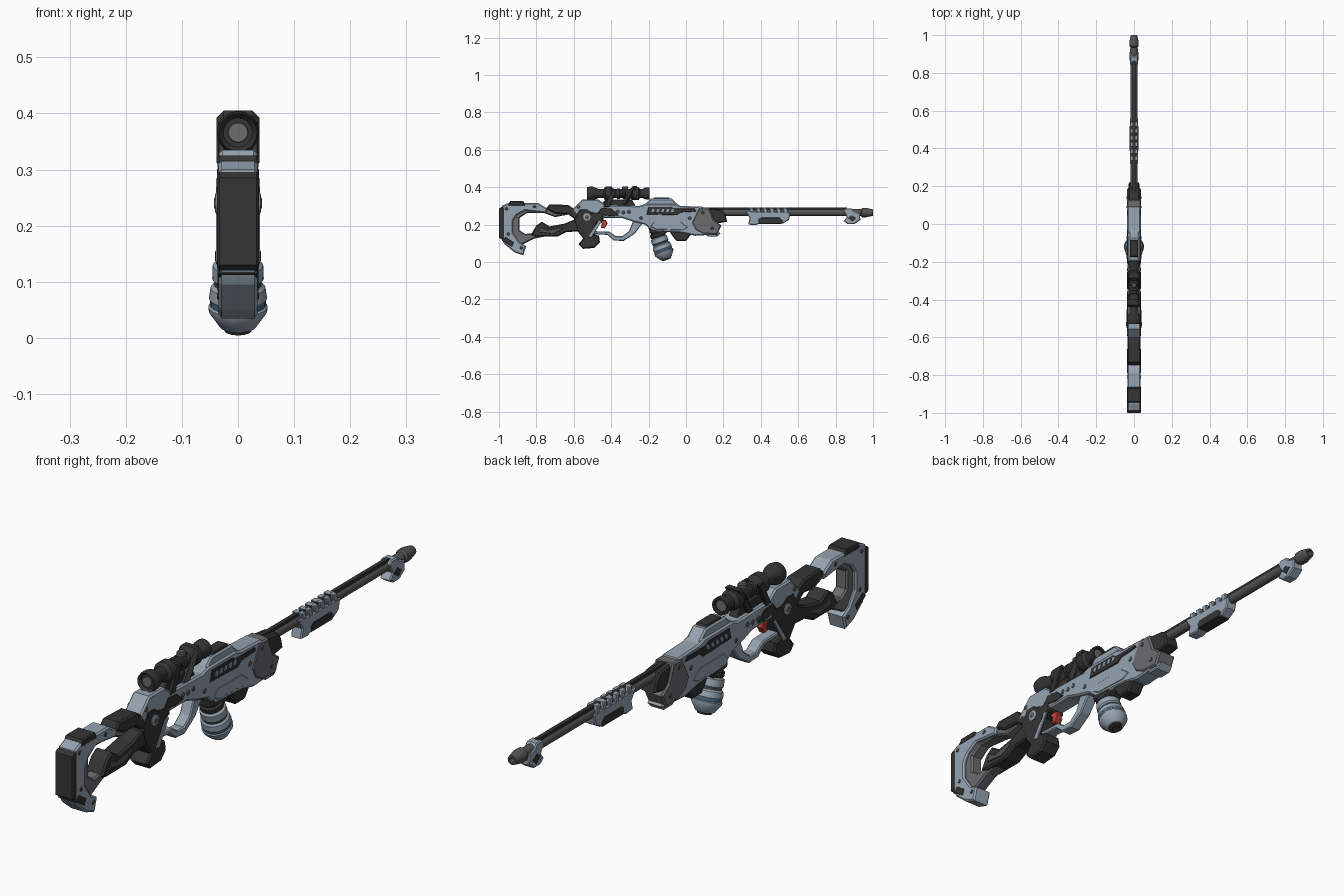
import bpy, bmesh, math
from mathutils import Vector, Matrix


def material(name, rgb):
    m = bpy.data.materials.new(name)
    m.diffuse_color = (*rgb, 1)
    return m


LIGHT = material("blue_grey", (0.30, 0.37, 0.44))
DARK = material("charcoal", (0.035, 0.035, 0.035))
GREY = material("mid_grey", (0.15, 0.15, 0.16))
STEEL = material("steel", (0.09, 0.09, 0.09))
RED = material("red", (0.6, 0.06, 0.04))
BLUE = material("blue_band", (0.06, 0.13, 0.21))


def finish(name, bm, mat):
    bmesh.ops.recalc_face_normals(bm, faces=bm.faces)
    me = bpy.data.meshes.new(name)
    bm.to_mesh(me)
    bm.free()
    me.materials.append(mat)
    ob = bpy.data.objects.new(name, me)
    bpy.context.collection.objects.link(ob)
    return ob


def plate(name, pts, half, mat, chamfer=0.006, x=0.0):
    """Side profile of (y, z) points, extruded across x with chamfered rims."""
    bm = bmesh.new()
    a = bm.faces.new([bm.verts.new((x - half, y, z)) for y, z in pts])
    ret = bmesh.ops.extrude_face_region(bm, geom=[a], use_keep_orig=True)
    vs = [g for g in ret["geom"] if isinstance(g, bmesh.types.BMVert)]
    bmesh.ops.translate(bm, verts=vs, vec=(2 * half, 0, 0))
    bmesh.ops.recalc_face_normals(bm, faces=bm.faces)
    if chamfer:
        rims = [e for e in bm.edges if abs(e.verts[0].co.x - e.verts[1].co.x) < 1e-6]
        bmesh.ops.bevel(bm, geom=rims, offset=chamfer, segments=1, affect='EDGES', profile=0.5)
    return finish(name, bm, mat)


def lathe(name, prof, start, direction, mat, n=20):
    """Turned part: (distance, radius) profile along an axis."""
    rot = Vector(direction).to_track_quat('Z', 'Y').to_matrix().to_4x4()
    m = Matrix.Translation(start) @ rot
    bm = bmesh.new()
    rings = [[bm.verts.new(m @ Vector((r * math.cos(2 * math.pi * i / n), r * math.sin(2 * math.pi * i / n), d)))
              for i in range(n)] for d, r in prof]
    for p, q in zip(rings, rings[1:]):
        for i in range(n):
            bm.faces.new((p[i], p[(i + 1) % n], q[(i + 1) % n], q[i]))
    bm.faces.new(rings[0])
    bm.faces.new(rings[-1])
    ob = finish(name, bm, mat)
    ob.data.shade_smooth()
    ob.data.set_sharp_from_angle(angle=math.radians(32))
    return ob


def pins(name, spots, half, r, mat, n=10):
    """Round pins running through the full width."""
    for i, (y, z) in enumerate(spots):
        lathe(f"{name}_{i + 1}", [(0, r * .7), (.002, r), (2 * half - .002, r), (2 * half, r * .7)],
              (-half, y, z), (1, 0, 0), mat, n)


def sides(name, pts, x, half, mat, chamfer=0.002):
    for s, side in ((-1, "left"), (1, "right")):
        plate(f"{name}_{side}", pts, half, mat, chamfer, s * x)


# Stock: outer frame, inner frame, butt pads and struts
plate("stock_outer_frame", [(-.985, .30), (-.95, .315), (-.79, .315), (-.74, .285), (-.75, .262), (-.86, .275),
      (-.905, .25), (-.925, .22), (-.925, .155), (-.89, .105), (-.855, .085), (-.87, .035), (-.915, .05),
      (-.97, .095), (-.985, .12)], .035, LIGHT)
plate("stock_inner_frame", [(-.955, .27), (-.86, .295), (-.64, .285), (-.62, .255), (-.70, .24), (-.76, .262),
      (-.85, .262), (-.89, .235), (-.89, .17), (-.86, .15), (-.81, .155), (-.78, .19), (-.72, .16),
      (-.76, .135), (-.81, .125), (-.89, .085), (-.955, .13)], .024, GREY)
plate("butt_pad", [(-1, .285), (-.985, .295), (-.975, .29), (-.975, .125), (-.985, .12), (-1, .13)], .037, DARK, .004)
plate("stock_top_pad", [(-.955, .30), (-.94, .325), (-.87, .325), (-.855, .30)], .0365, DARK, .004)
plate("stock_heel_pad", [(-.985, .115), (-.965, .135), (-.92, .105), (-.93, .08)], .0365, DARK, .003)
plate("stock_upper_strut", [(-.75, .285), (-.73, .308), (-.63, .305), (-.60, .285), (-.57, .25), (-.59, .225),
      (-.63, .255), (-.70, .258)], .034, DARK)
plate("stock_lower_strut", [(-.83, .145), (-.80, .195), (-.77, .215), (-.73, .19), (-.65, .205), (-.60, .225),
      (-.54, .23), (-.54, .165), (-.64, .16), (-.69, .135), (-.80, .135)], .034, DARK)
sides("stock_strut_panel", [(-.79, .16), (-.775, .185), (-.74, .17), (-.66, .185), (-.66, .175), (-.71, .15)],
      .034, .003, STEEL)
pins("stock_pin", [(-.96, .285), (-.81, .295), (-.95, .15), (-.88, .075)], .0375, .008, STEEL)

# Receiver
plate("receiver", [(-.62, .255), (-.60, .29), (-.555, .335), (-.47, .335), (-.43, .305), (-.25, .30), (-.22, .31),
      (-.06, .31), (-.03, .30), (.09, .295), (.13, .20), (.13, .145), (.05, .14), (-.02, .155), (-.18, .165),
      (-.22, .20), (-.28, .215), (-.34, .235), (-.46, .235), (-.50, .26), (-.56, .27), (-.59, .245)], .034, LIGHT)
plate("receiver_top_block", [(-.23, .30), (-.19, .338), (-.075, .338), (-.035, .30)], .028, LIGHT)
plate("receiver_top_cover", [(-.18, .33), (-.17, .345), (-.09, .345), (-.08, .33)], .022, DARK, .003)
sides("side_panel", [(-.21, .255), (-.20, .295), (-.08, .295), (-.065, .285), (.045, .285), (.055, .27),
      (-.03, .265), (-.05, .25)], .034, .003, DARK)
for k in range(5):
    y = -.185 + k * .026
    sides(f"vent_{k + 1}", [(y, .268), (y + .005, .284), (y + .018, .284), (y + .013, .268)], .037, .002, LIGHT, 0)
sides("lower_panel", [(-.19, .19), (-.17, .215), (-.03, .215), (.01, .185), (-.02, .17), (-.16, .175)],
      .034, .002, LIGHT)
sides("rear_groove", [(-.47, .265), (-.45, .29), (-.40, .285), (-.36, .25), (-.40, .245), (-.44, .25)],
      .034, .002, DARK)
pins("receiver_pin", [(-.365, .268), (-.335, .265), (-.305, .268), (-.575, .295), (-.24, .235), (.02, .235)],
     .037, .009, GREY)

# Front shroud
plate("front_shroud", [(.05, .17), (.03, .21), (.07, .29), (.125, .29), (.15, .225), (.19, .195), (.165, .145),
      (.09, .15)], .037, GREY)
plate("shroud_nose", [(.12, .25), (.13, .287), (.19, .28), (.21, .255), (.22, .215), (.16, .205)], .03, DARK)
plate("shroud_chin", [(.10, .15), (.15, .165), (.185, .155), (.165, .135), (.12, .135)], .03, LIGHT, .004)
pins("shroud_pin", [(.09, .265), (.14, .18)], .039, .008, STEEL)
plate("underbody_block", [(-.09, .165), (-.07, .135), (-.05, .112), (0, .112), (.025, .145), (.02, .17)], .03, DARK)

# Grip, trigger and guard
plate("grip", [(-.60, .225), (-.57, .285), (-.53, .285), (-.50, .265), (-.44, .27), (-.44, .225), (-.475, .21),
      (-.50, .15), (-.465, .14), (-.46, .105), (-.49, .075), (-.55, .07), (-.575, .095), (-.55, .125),
      (-.58, .165)], .036, DARK)
sides("grip_edge", [(-.465, .225), (-.45, .22), (-.505, .13), (-.525, .135)], .036, .003, LIGHT)
pins("grip_pivot", [(-.53, .24)], .041, .02, LIGHT, 16)
pins("grip_pivot_core", [(-.53, .24)], .043, .011, STEEL, 16)
plate("trigger_guard", [(-.50, .165), (-.50, .148), (-.42, .145), (-.385, .115), (-.335, .112), (-.275, .15),
      (-.23, .21), (-.28, .225), (-.305, .165), (-.34, .138), (-.375, .138), (-.41, .162)], .022, LIGHT, .004)
plate("trigger", [(-.47, .225), (-.43, .225), (-.42, .205), (-.435, .18), (-.455, .182), (-.45, .205)], .012, RED, .003)

# Tilted canister: stacked turned sections
base, axis = Vector((0, -.17, .195)), Vector((0, .068, -.187)).normalized()
for name, mat, prof in (
        ("canister_neck", DARK, [(0, .034), (.04, .034), (.045, .041), (.06, .041), (.065, .036), (.07, .036)]),
        ("canister_collar", LIGHT, [(.065, .038), (.07, .045), (.095, .046), (.10, .042)]),
        ("canister_waist", STEEL, [(.098, .042), (.108, .042)]),
        ("canister_shoulder", LIGHT, [(.106, .043), (.112, .049), (.132, .052), (.135, .050)]),
        ("canister_band", BLUE, [(.133, .0495), (.147, .0495)]),
        ("canister_body", LIGHT, [(.145, .050), (.148, .053), (.157, .052), (.186, .032), (.188, .028)]),
        ("canister_cap", DARK, [(.184, .027), (.194, .024), (.196, .014), (.190, .012)])):
    lathe(name, prof, base, axis, mat, 24)
plate("canister_socket", [(-.20, .20), (-.195, .155), (-.12, .14), (-.09, .17)], .033, DARK)

# Barrel, top rail and muzzle
lathe("barrel", [(0, .018), (.80, .018)], (0, .14, .264), (0, 1, 0), STEEL)
plate("barrel_rail", [(.12, .276), (.12, .29), (.86, .29), (.87, .276)], .009, DARK, .002)
lathe("muzzle", [(0, .017), (.008, .025), (.03, .025), (.066, .017), (.066, .010), (.03, .010)],
      (0, .934, .264), (0, 1, 0), STEEL, 16)
plate("muzzle_bracket", [(.84, .275), (.855, .287), (.885, .287), (.90, .27), (.93, .262), (.932, .225), (.90, .202),
      (.865, .202), (.843, .218), (.86, .24)], .021, LIGHT, .004)
sides("bracket_inset", [(.865, .235), (.885, .25), (.91, .235), (.89, .215)], .021, .002, DARK, 0)

# Barrel guard with raised teeth
plate("barrel_guard", [(.315, .275), (.40, .268), (.53, .268), (.56, .265), (.55, .225), (.52, .207), (.40, .207),
      (.37, .197), (.333, .2), (.34, .235)], .022, LIGHT, .004)
for k in range(6):
    y = .345 + k * .036
    plate(f"guard_tooth_{k + 1}", [(y, .26), (y - .008, .29), (y + .014, .29), (y + .022, .26)], .021, LIGHT, .003)
plate("guard_insert", [(.39, .204), (.385, .225), (.40, .238), (.50, .238), (.52, .22), (.51, .204)], .0235, DARK, .003)

# Scope: turned body, lenses, mounts and turrets
lathe("scope_body", [(.012, .026), (0, .034), (.02, .038), (.035, .036), (.06, .025), (.09, .024), (.092, .030),
      (.10, .037), (.13, .037), (.14, .028), (.15, .023), (.16, .023), (.162, .028), (.175, .028), (.177, .023),
      (.19, .023), (.192, .028), (.205, .028), (.207, .023), (.23, .024), (.245, .036), (.275, .036), (.285, .025),
      (.30, .025), (.315, .032), (.335, .032), (.335, .025), (.325, .024)],
      (0, -.53, .366), (0, 1, 0), DARK, 20)
lathe("rear_lens", [(0, .017), (.006, .019)], (0, -.521, .366), (0, 1, 0), GREY)
lathe("front_lens", [(0, .021), (.004, .019)], (0, -.207, .366), (0, 1, 0), GREY)
plate("scope_mount_front", [(-.35, .30), (-.285, .405), (-.262, .405), (-.275, .375), (-.32, .30)], .038, DARK, .012)
sides("scope_mount_rear", [(-.44, .295), (-.395, .385), (-.37, .385), (-.41, .295)], .03, .006, DARK)
plate("scope_foot", [(-.46, .30), (-.43, .335), (-.29, .335), (-.27, .30)], .018, DARK, .003)
lathe("scope_top_turret", [(0, .016), (.034, .016), (.038, .012)], (0, -.325, .366), (0, 0, 1), STEEL, 12)
